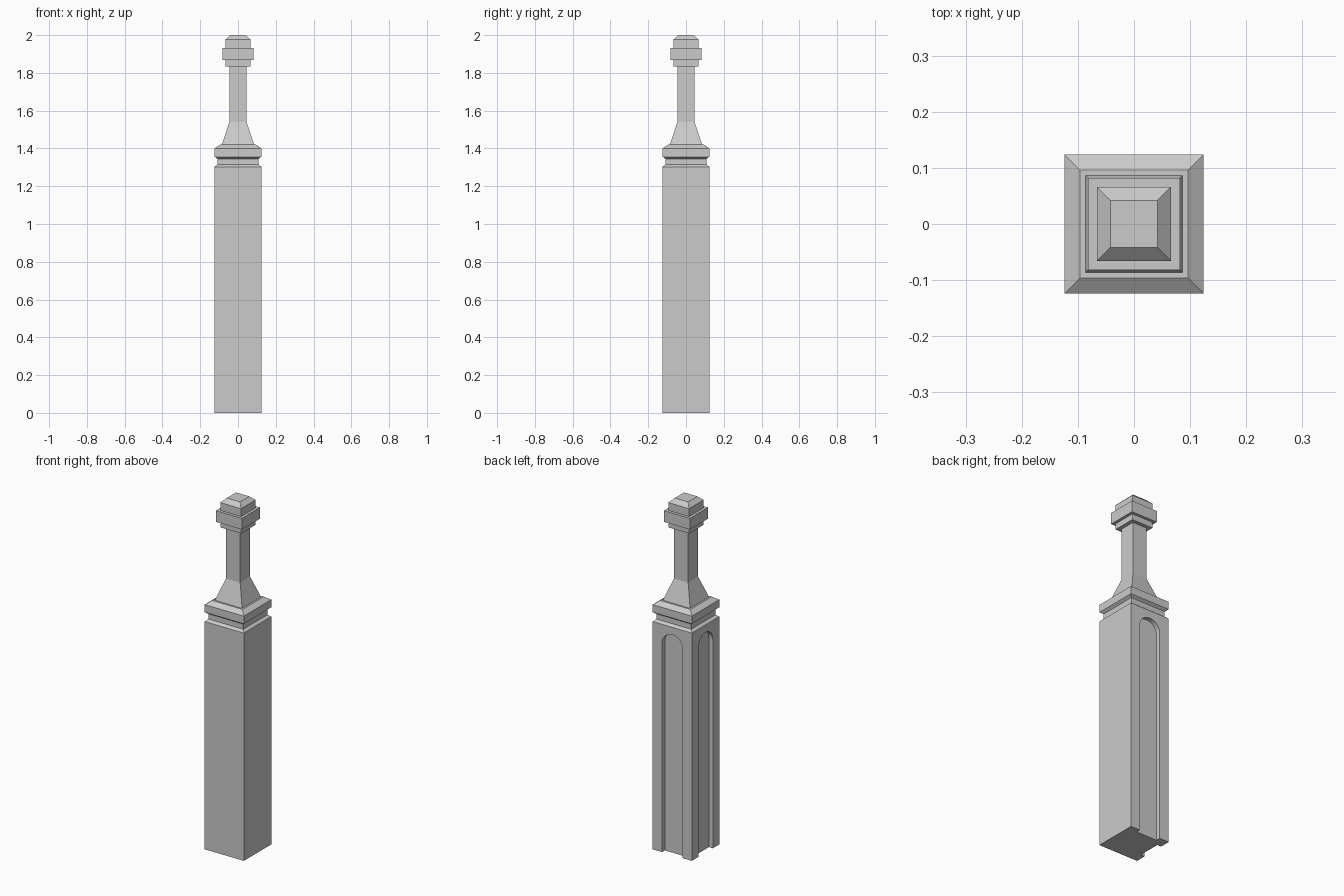
import bpy
import bmesh
import math
from mathutils import Matrix

cube = bpy.data.objects.get("Cube")
if cube:
    bpy.data.objects.remove(cube, do_unlink=True)

stone = bpy.data.materials.new("grey_stone")
stone.use_nodes = True
stone.diffuse_color = (0.6, 0.6, 0.6, 1)
stone.node_tree.nodes["Principled BSDF"].inputs["Base Color"].default_value = (0.6, 0.6, 0.6, 1)


def make_object(name, bm):
    bmesh.ops.recalc_face_normals(bm, faces=bm.faces)
    mesh = bpy.data.meshes.new(name)
    bm.to_mesh(mesh)
    bm.free()
    mesh.materials.append(stone)
    obj = bpy.data.objects.new(name, mesh)
    bpy.context.collection.objects.link(obj)
    return obj


def square_stack(name, profile):
    """Loft square rings through (half width, height) pairs and cap both ends."""
    bm = bmesh.new()
    rings = [[bm.verts.new((sx * h, sy * h, z))
              for sx, sy in ((-1, -1), (1, -1), (1, 1), (-1, 1))] for h, z in profile]
    for low, high in zip(rings, rings[1:]):
        for i in range(4):
            j = (i + 1) % 4
            bm.faces.new((low[i], low[j], high[j], high[i]))
    bm.faces.new(rings[0])
    bm.faces.new(rings[-1])
    return make_object(name, bm)


HALF = 0.124

# Post body, neck and moulded cap
post = square_stack("post", [(HALF, 0), (HALF, 1.303), (0.109, 1.315), (0.109, 1.345),
                             (HALF, 1.356), (HALF, 1.40), (0.096, 1.42)])

# Flared shaft
square_stack("shaft", [(0.086, 1.42), (0.045, 1.54), (0.045, 1.835)])

# Stepped finial
square_stack("finial", [(0.066, 1.835), (0.066, 1.868), (0.082, 1.868), (0.082, 1.932),
                        (0.066, 1.932), (0.066, 1.977), (0.042, 2.0)])


def arch_cutter(name, angle, radius=0.065, spring=1.195, depth=0.025, segments=16):
    """Round-topped prism sunk into the +y face, turned about z by angle."""
    bm = bmesh.new()
    outline = [(-radius, -0.1), (radius, -0.1)]
    for i in range(segments + 1):
        a = math.pi * i / segments
        outline.append((radius * math.cos(a), spring + radius * math.sin(a)))
    face = bm.faces.new([bm.verts.new((x, HALF - depth, z)) for x, z in outline])
    out = bmesh.ops.extrude_face_region(bm, geom=[face])["geom"]
    bmesh.ops.translate(bm, vec=(0, 0.1, 0),
                        verts=[v for v in out if isinstance(v, bmesh.types.BMVert)])
    bmesh.ops.transform(bm, matrix=Matrix.Rotation(angle, 4, "Z"), verts=bm.verts)
    cutter = make_object(name, bm)
    cutter.hide_render = True
    cutter.hide_set(True)
    return cutter


# Arched recesses in the back and the right side
for side, angle in (("back", 0), ("right", math.pi / 2)):
    cut = post.modifiers.new(side + "_recess", "BOOLEAN")
    cut.operation = "DIFFERENCE"
    cut.solver = "EXACT"
    cut.object = arch_cutter(side + "_recess_cutter", angle)
